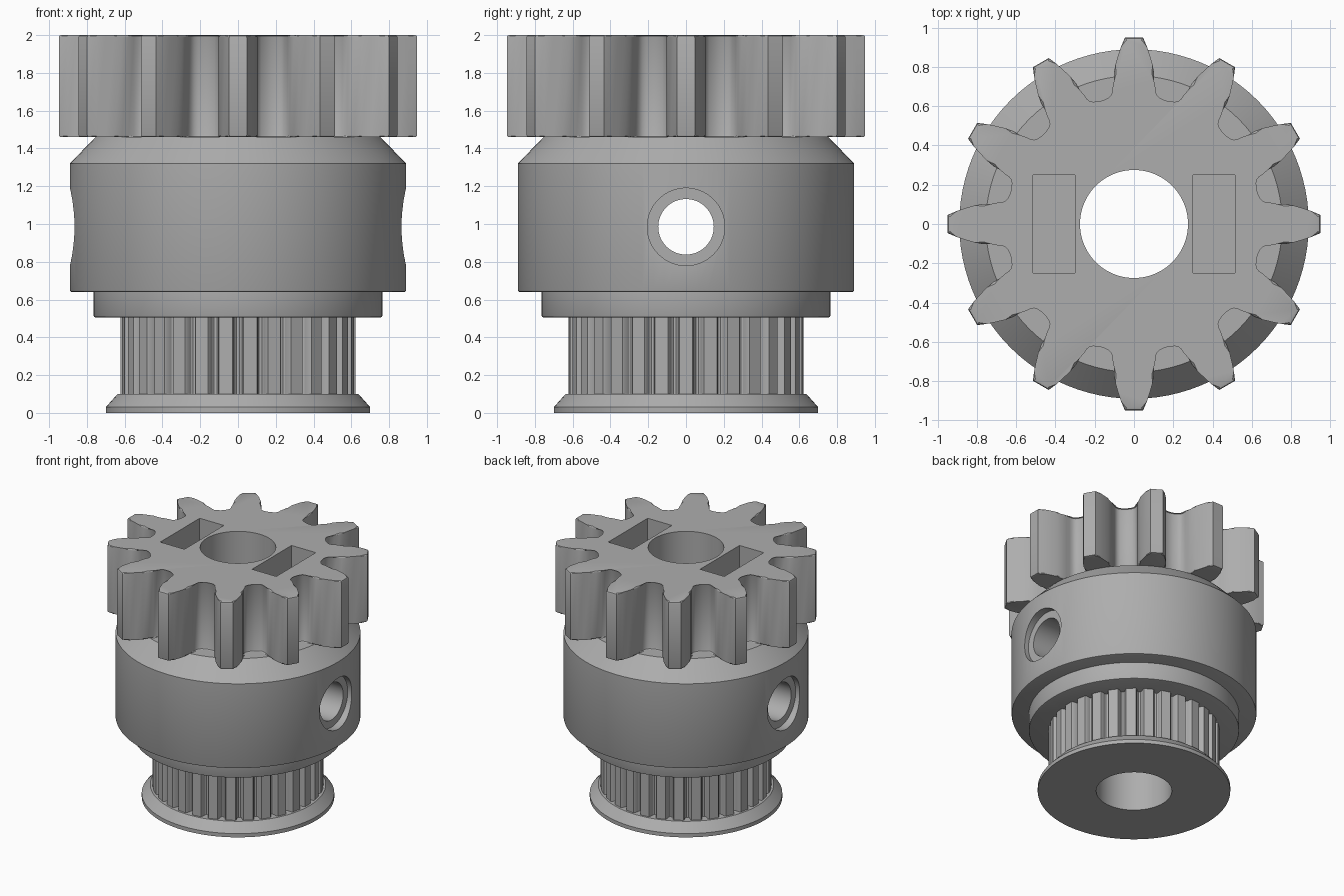
import bpy, bmesh
from math import sin, cos, radians, pi
from mathutils import Matrix

cube = bpy.data.objects.get("Cube")
if cube:
    bpy.data.objects.remove(cube)

grey = bpy.data.materials.new("matte grey")
grey.use_nodes = True
grey.diffuse_color = (0.42, 0.42, 0.42, 1)
grey.node_tree.nodes["Principled BSDF"].inputs["Base Color"].default_value = (0.42, 0.42, 0.42, 1)

SIDES = 96


def circle(radius):
    return [(radius, 2 * pi * i / SIDES) for i in range(SIDES)]


def stack(name, rings, rim=0):
    """Solid skinned over (polar outline, height) rings, with an optional rounded rim."""
    bm = bmesh.new()
    loops = [[bm.verts.new((r * cos(a), r * sin(a), z)) for r, a in outline] for outline, z in rings]
    for low, high in zip(loops, loops[1:]):
        n = len(low)
        for i in range(n):
            j = (i + 1) % n
            bm.faces.new((low[i], low[j], high[j], high[i]))
    caps = [bm.faces.new(loops[0][::-1]), bm.faces.new(loops[-1])]
    if rim:
        edges = [e for f in caps for e in f.edges]
        bmesh.ops.bevel(bm, geom=edges, offset=rim, segments=2, profile=0.5, affect='EDGES')
    return finish(name, bm)


def finish(name, bm):
    mesh = bpy.data.meshes.new(name)
    bm.to_mesh(mesh)
    bm.free()
    mesh.materials.append(grey)
    obj = bpy.data.objects.new(name, mesh)
    bpy.context.collection.objects.link(obj)
    return obj


def cylinder_x(name, radius, x0, x1, z):
    bm = bmesh.new()
    move = Matrix.Translation(((x0 + x1) / 2, 0, z)) @ Matrix.Rotation(pi / 2, 4, 'Y')
    bmesh.ops.create_cone(bm, cap_ends=True, segments=64, radius1=radius, radius2=radius,
                          depth=x1 - x0, matrix=move)
    return finish(name, bm)


def box(name, x0, x1, half_y, z0, z1):
    bm = bmesh.new()
    move = Matrix.Translation(((x0 + x1) / 2, 0, (z0 + z1) / 2))
    bmesh.ops.create_cube(bm, size=1, matrix=move @ Matrix.Diagonal((x1 - x0, half_y * 2, z1 - z0, 1)))
    return finish(name, bm)


def repeat_profile(half, count, start):
    """Mirror a half tooth of (degrees, radius) and repeat it around the axis."""
    tooth = [(-a, r) for a, r in reversed(half)] + half
    return [(r, radians(start + a + k * 360 / count)) for k in range(count) for a, r in tooth]


# Spur gear on top
gear_half = [(2.8, 0.95), (4.2, 0.905), (5.4, 0.862), (6.7, 0.815), (7.6, 0.775), (8.0, 0.735),
             (8.0, 0.70), (8.4, 0.675), (9.4, 0.656), (11, 0.645), (14, 0.637)]
gear_outline = repeat_profile(gear_half, 12, 0)
gear = stack("spur_gear", [(gear_outline, 1.46), (gear_outline, 2.0)], rim=0.012)

# Hub with chamfered shoulder
hub_profile = [(0.88, 0.64), (0.887, 0.643), (0.89, 0.65), (0.89, 1.32), (0.755, 1.46)]
hub = stack("hub", [(circle(r), z) for r, z in hub_profile])

# Collar under the hub
collar_profile = [(0.755, 0.505), (0.762, 0.508), (0.765, 0.515), (0.765, 0.64)]
collar = stack("collar", [(circle(r), z) for r, z in collar_profile])

# Belt pulley with fine grooves
belt_half = [(3.2, 0.622), (3.9, 0.612), (4.5, 0.578), (5.2, 0.57)]
belt_outline = repeat_profile(belt_half, 30, 0)
pulley = stack("belt_pulley", [(belt_outline, 0.1), (belt_outline, 0.505)])

# Bottom flange
flange_profile = [(0.70, 0), (0.70, 0.03), (0.638, 0.1)]
flange = stack("bottom_flange", [(circle(r), z) for r, z in flange_profile])

# Cutters: shaft bore, nut pockets, screw holes with counterbores
bore = stack("bore_cutter", [(circle(0.275), -0.1), (circle(0.275), 2.1)])
pockets, screws = [], []
for side in (-1, 1):
    pockets.append(box("pocket_cutter", *sorted((side * 0.30, side * 0.515)), 0.25, 0.73, 2.1))
    screws.append(cylinder_x("screw_cutter", 0.147, *sorted((side * 0.1, side * 1.0)), 0.985))
    screws.append(cylinder_x("counterbore_cutter", 0.205, *sorted((side * 0.83, side * 1.05)), 0.985))

cuts = {gear: [bore] + pockets, hub: [bore] + pockets + screws,
        collar: [bore], pulley: [bore], flange: [bore]}

for part, cutters in cuts.items():
    bpy.ops.object.select_all(action='DESELECT')
    bpy.context.view_layer.objects.active = part
    part.select_set(True)
    for cutter in cutters:
        mod = part.modifiers.new("cut", 'BOOLEAN')
        mod.operation = 'DIFFERENCE'
        mod.solver = 'EXACT'
        mod.object = cutter
        bpy.ops.object.modifier_apply(modifier=mod.name)
    bpy.ops.object.shade_smooth_by_angle(angle=radians(28))

for cutter in [bore] + pockets + screws:
    bpy.data.objects.remove(cutter)
